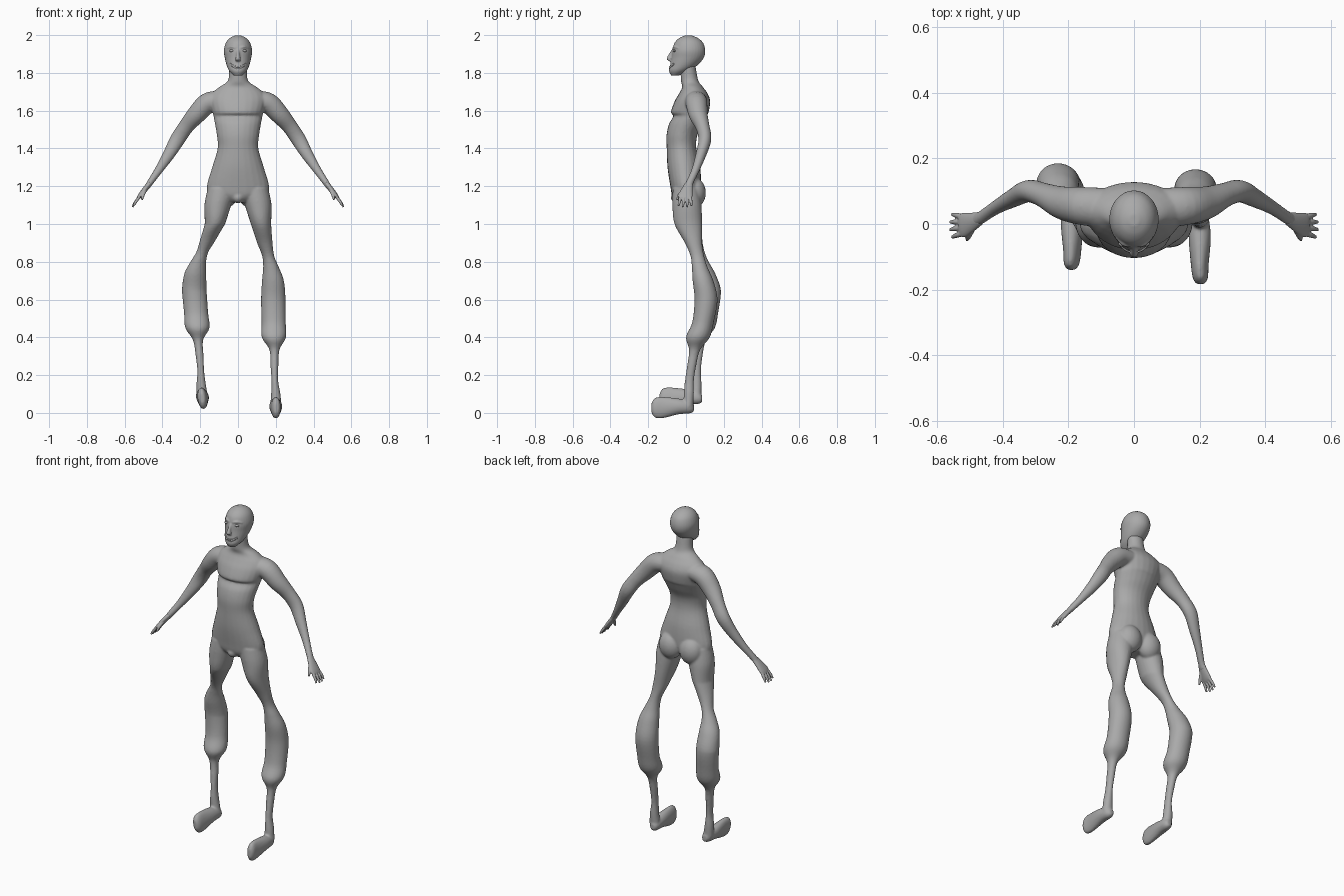
import bpy, bmesh, math
from mathutils import Vector, Matrix

if "Cube" in bpy.data.objects:
    bpy.data.objects.remove(bpy.data.objects["Cube"])

clay = bpy.data.materials.new("grey clay")
clay.use_nodes = True
grey = (0.4, 0.4, 0.4, 1)
clay.diffuse_color = grey
clay.node_tree.nodes["Principled BSDF"].inputs["Base Color"].default_value = grey

ACROSS, DEPTH, UP = Vector((1, 0, 0)), Vector((0, 1, 0)), Vector((0, 0, 1))


def spline(rows, steps=5):
    """Catmull-Rom interpolation of rows of equal length."""
    padded = [rows[0]] + list(rows) + [rows[-1]]
    result = []
    for a, b, c, d in zip(padded, padded[1:], padded[2:], padded[3:]):
        for step in range(steps):
            t = step / steps
            result.append([
                q + t / 2 * (r - p + t * (2 * p - 5 * q + 4 * r - s + t * (3 * (q - r) + s - p)))
                for p, q, r, s in zip(a, b, c, d)])
    result.append(list(rows[-1]))
    return result


def tube(bm, rows, ref=DEPTH, normal=None, place=None, sides=24):
    """Closed loft; each row is centre x, y, z, side radius, radius along ref."""
    rows = spline(rows)
    centres = [Vector(row[:3]) for row in rows]
    rings = []
    for i, row in enumerate(rows):
        tangent = normal or (centres[min(i + 1, len(rows) - 1)] - centres[max(i - 1, 0)]).normalized()
        side = ref.cross(tangent).normalized()
        along = tangent.cross(side)
        ring = []
        for k in range(sides):
            angle = math.tau * k / sides
            point = centres[i] + side * row[3] * math.cos(angle) + along * row[4] * math.sin(angle)
            ring.append(bm.verts.new(place(point) if place else point))
        rings.append(ring)
    for low, high in zip(rings, rings[1:]):
        for k in range(sides):
            n = (k + 1) % sides
            bm.faces.new((low[k], low[n], high[n], high[k]))
    bm.faces.new(rings[0][::-1])
    bm.faces.new(rings[-1])


def ball(bm, centre, radii):
    matrix = Matrix.Translation(centre) @ Matrix.Diagonal((*radii, 1))
    bmesh.ops.create_uvsphere(bm, u_segments=24, v_segments=16, radius=1, matrix=matrix)


def mirrored(point):
    return Vector((-point.x, point.y, point.z))


def finish(bm, name, voxel=None, smooth=0):
    bmesh.ops.recalc_face_normals(bm, faces=bm.faces)
    for face in bm.faces:
        face.smooth = True
    mesh = bpy.data.meshes.new(name)
    bm.to_mesh(mesh)
    bm.free()
    mesh.materials.append(clay)
    obj = bpy.data.objects.new(name, mesh)
    bpy.context.collection.objects.link(obj)
    if voxel:
        remesh = obj.modifiers.new("fuse", "REMESH")
        remesh.mode = "VOXEL"
        remesh.voxel_size = voxel
        remesh.use_smooth_shade = True
    if smooth:
        relax = obj.modifiers.new("relax", "SMOOTH")
        relax.factor = 0.5
        relax.iterations = smooth
    return obj


def right_leg(point):
    """The right leg is raised a little, set back and turned outward."""
    t = min(1, max(0, (1 - point.z) / 0.4))
    return Vector((-point.x - t * (point.z - 0.15) * 0.1,
                   point.y + t * (1 - point.z) * 0.045,
                   point.z + t * 0.05))


# Torso: height, front y, back y, half width
trunk = [(1.115, -.05, .04, .05), (1.15, -.073, .07, .145), (1.2, -.083, .08, .165),
         (1.3, -.098, .075, .137), (1.4, -.102, .055, .108), (1.47, -.103, .06, .112),
         (1.53, -.09, .09, .122), (1.572, -.066, .11, .13), (1.592, -.08, .12, .135),
         (1.65, -.06, .128, .15), (1.69, -.037, .115, .14), (1.725, -.02, .09, .1),
         (1.76, -.027, .065, .053), (1.84, -.03, .05, .047)]
body = bmesh.new()
tube(body, [(0, (f + b) / 2, z, w, (b - f) / 2) for z, f, b, w in trunk], normal=UP)
for s in (-1, 1):
    ball(body, (s * .068, .045, 1.165), (.07, .06, .08))
ball(body, (0, -.045, 1.14), (.03, .035, .03))

# Arms
arm = [(.09, .05, 1.655, .05, .06), (.16, .055, 1.64, .055, .058), (.22, .065, 1.58, .05, .05),
       (.275, .088, 1.515, .041, .037), (.32, .1, 1.448, .04, .034), (.365, .08, 1.37, .032, .028),
       (.42, .05, 1.285, .022, .021), (.465, .02, 1.22, .017, .02), (.485, .01, 1.19, .014, .024)]

# Legs with baggy calves, and feet
leg = [(.085, 0, 1.19, .075, .07), (.107, .005, 1.1, .071, .077), (.122, .012, 1, .054, .073),
       (.142, .04, .9, .041, .046), (.16, .06, .83, .032, .036), (.175, .073, .77, .042, .042),
       (.185, .09, .7, .058, .055), (.187, .106, .6, .065, .061), (.189, .09, .48, .064, .057),
       (.19, .063, .4, .064, .063), (.193, .046, .335, .027, .03), (.193, .03, .25, .021, .024),
       (.195, .018, .17, .018, .024), (.2, .015, .1, .025, .027), (.2, .013, .035, .03, .025)]
foot = [(.195, .042, .026, .018, .014), (.197, .02, .03, .033, .029), (.2, -.04, .034, .042, .034),
        (.2, -.125, .028, .057, .027), (.202, -.165, .027, .052, .023), (.202, -.183, .026, .026, .012)]
for side, place in ((None, right_leg), (mirrored, None)):
    tube(body, arm, place=side)
    tube(body, leg, normal=UP, place=place)
    tube(body, foot, ref=ACROSS, normal=-DEPTH, place=place)
finish(body, "body", 0.006, 5)

# Hands
hand = bmesh.new()
tube(hand, [(.468, .017, 1.215, .014, .02), (.495, .005, 1.18, .014, .03),
            (.518, -.003, 1.15, .012, .037), (.53, -.006, 1.135, .008, .033)])
for i in range(4):
    reach = .006 * (i in (1, 2))
    base = (.515, .02 - .016 * i, 1.152)
    knuckle = (.538 + reach / 2, .026 - .02 * i, 1.122 - reach / 2)
    tip = (.553 + reach, .029 - .023 * i, 1.096 - reach)
    tube(hand, [(*base, .008, .008), (*knuckle, .008, .008), (*tip, .005, .005)], sides=12)
tube(hand, [(.488, -.005, 1.185, .01, .01), (.502, -.034, 1.155, .009, .009),
            (.508, -.048, 1.128, .005, .005)], ref=ACROSS, sides=12)
mirror = finish(hand, "hands").modifiers
mirror.new("both sides", "MIRROR")
fuse = mirror.new("fuse", "REMESH")
fuse.mode = "VOXEL"
fuse.voxel_size = 0.003
fuse.use_smooth_shade = True

# Head: height, front y, back y, half width
skull = [(1.785, -.078, -.04, .022), (1.81, -.09, .015, .046), (1.84, -.084, .06, .06),
         (1.88, -.077, .094, .07), (1.92, -.073, .102, .075), (1.96, -.06, .09, .064),
         (1.985, -.035, .062, .043), (1.998, -.005, .03, .015)]
head = bmesh.new()
tube(head, [(0, (f + b) / 2, z, w, (b - f) / 2) for z, f, b, w in skull], normal=UP, sides=32)
# Nose
tube(head, [(0, -.066, 1.925, .008, .008), (0, -.082, 1.895, .009, .012),
            (0, -.088, 1.872, .014, .014), (0, -.078, 1.86, .011, .006)], normal=-UP)
# Brows
for s in (-1, 1):
    tube(head, [(s * .012, -.068, 1.932, .005, .005), (s * .034, -.06, 1.938, .006, .006),
                (s * .056, -.038, 1.93, .004, .004)], ref=UP, sides=12)
finish(head, "head", 0.004, 4)


def face_y(x, width, centre, depth):
    return centre - depth * math.sqrt(1 - (x / width) ** 2)


# Eyes
eyes = bmesh.new()
for s in (-1, 1):
    x = s * .033
    ball(eyes, (x, face_y(x, .075, .014, .087) + .004, 1.917), (.014, .009, .007))
finish(eyes, "eyes")

# Smiling lips
lips = bmesh.new()
for drop in (0, .009):
    path = []
    for i in range(-4, 5):
        x = i * .0105
        path.append((x, face_y(x, .058, -.014, .072), 1.832 - drop * (1 - abs(i) / 4) + 9 * x * x, .0035, .0045))
    tube(lips, path, ref=UP, sides=10)
finish(lips, "lips")
